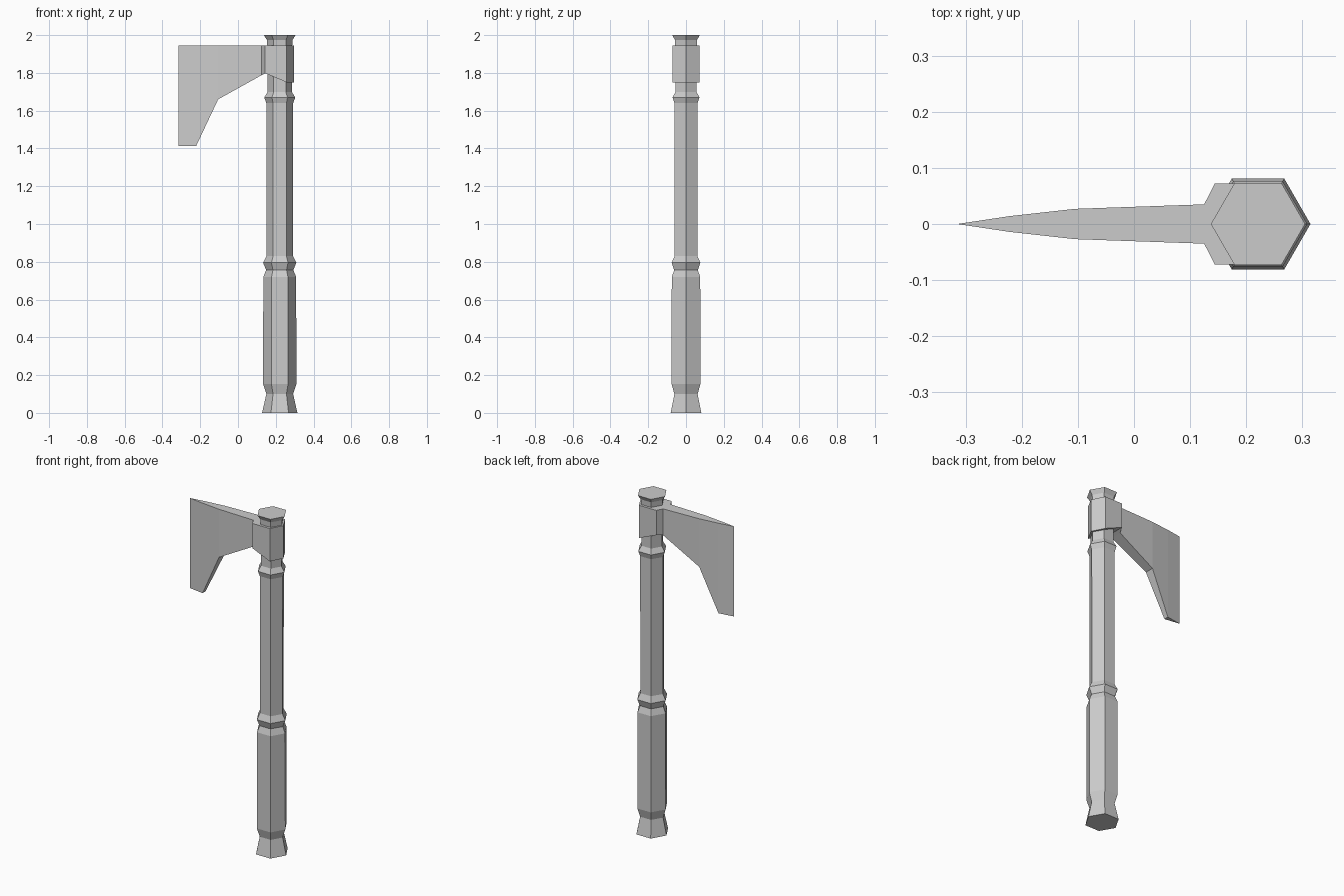
import bpy, bmesh
from math import cos, sin, tau

if "Cube" in bpy.data.objects:
    bpy.data.objects.remove(bpy.data.objects["Cube"])


def finish(name, bm):
    bmesh.ops.remove_doubles(bm, verts=bm.verts, dist=1e-5)
    bmesh.ops.recalc_face_normals(bm, faces=bm.faces)
    mesh = bpy.data.meshes.new(name)
    bm.to_mesh(mesh)
    bm.free()
    obj = bpy.data.objects.new(name, mesh)
    bpy.context.collection.objects.link(obj)
    return obj


def loft(name, rings):
    """Skin closed rings of equal point count and cap both ends."""
    bm = bmesh.new()
    loops = [[bm.verts.new(p) for p in ring] for ring in rings]
    for a, b in zip(loops, loops[1:]):
        n = len(a)
        for i in range(n):
            j = (i + 1) % n
            bm.faces.new((a[i], a[j], b[j], b[i]))
    bm.faces.new(loops[0])
    bm.faces.new(loops[-1])
    bmesh.ops.dissolve_degenerate(bm, dist=1e-5, edges=bm.edges)
    return finish(name, bm)


# Hexagonal turned handle: (height, radius)
CX = 0.221
handle = [(0, .0935), (.10, .071), (.152, .088), (.72, .087), (.756, .072),
          (.795, .088), (.83, .070), (1.64, .071), (1.67, .082), (1.70, .064),
          (1.945, .066), (1.975, .068), (2.0, .084)]
loft("handle", [[(CX + r * cos(tau * k / 6), r * sin(tau * k / 6), z)
                 for k in range(6)] for z, r in handle])

# Axe head, cutting edge to rear of collar: (x, half thickness, underside height)
TOP = 1.944
head = [(-.315, 0, 1.412), (-.222, .014, 1.412), (-.105, .027, 1.66),
        (.125, .035, 1.788), (.144, .072, 1.798), (.258, .072, 1.75),
        (.296, 0, 1.75)]
loft("axe_head", [[(x, -t, z), (x, t, z), (x, t, TOP), (x, -t, TOP)]
                  for x, t, z in head])
